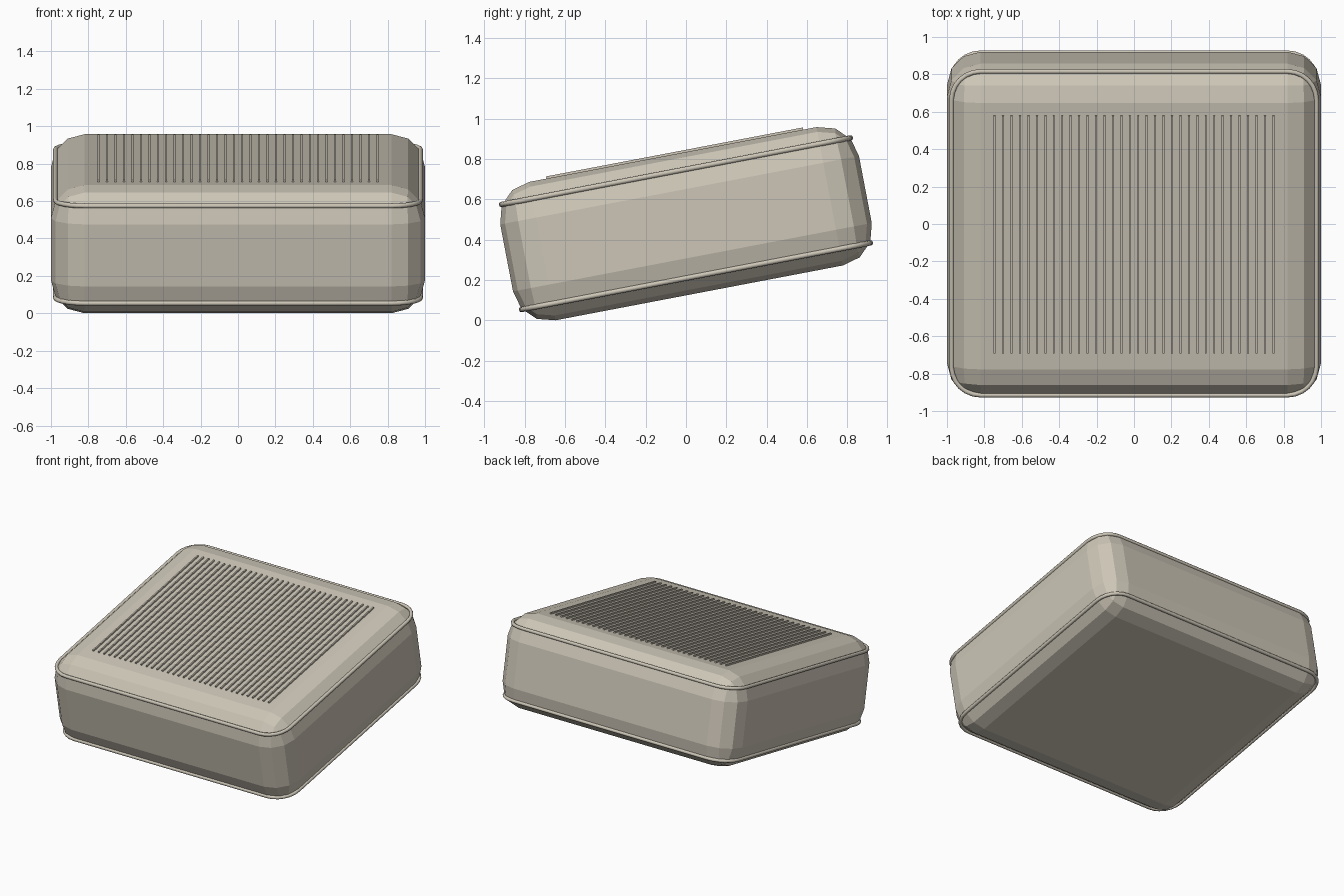
import bpy, bmesh, math
from mathutils import Matrix, Vector

if "Cube" in bpy.data.objects:
    bpy.data.objects.remove(bpy.data.objects["Cube"])

HX, HY, HZ, R = 1.0, 0.905, 0.349, 0.18      # half sizes and edge rounding
TILT = Matrix.Translation((0, 0, 0.479)) @ Matrix.Rotation(math.radians(10.8), 4, 'X')

fabric = bpy.data.materials.new("warm beige fabric")
fabric.diffuse_color = (0.61, 0.565, 0.475, 1)
fabric.use_nodes = True
fabric.node_tree.nodes["Principled BSDF"].inputs["Base Color"].default_value = fabric.diffuse_color


def add_mesh(name, bm):
    me = bpy.data.meshes.new(name)
    bm.to_mesh(me)
    bm.free()
    ob = bpy.data.objects.new(name, me)
    bpy.context.collection.objects.link(ob)
    me.materials.append(fabric)
    ob.matrix_world = TILT
    return ob


def add_box(bm, center, size):
    m = Matrix.Translation(center) @ Matrix.Diagonal((*size, 1))
    bmesh.ops.create_cube(bm, size=1, matrix=m)


# Cushion body: box with every edge rounded in three flat steps
bm = bmesh.new()
add_box(bm, (0, 0, 0), (2 * HX, 2 * HY, 2 * HZ))
body = add_mesh("cushion_body", bm)
bev = body.modifiers.new("rounding", 'BEVEL')
bev.width = R
bev.segments = 3
bev.limit_method = 'NONE'


# Piping: thin tube swept round a rounded rectangle
def piping(name, z, tube=0.013, sides=8, steps=6):
    r = R * math.cos(math.radians(30))
    cx, cy = HX - R, HY - R
    bm = bmesh.new()
    rings = []
    for q, (sx, sy) in enumerate([(1, 1), (-1, 1), (-1, -1), (1, -1)]):
        for i in range(steps + 1):
            a = math.pi / 2 * (q + i / steps)
            out = Vector((math.cos(a), math.sin(a), 0))
            p = Vector((sx * cx, sy * cy, z)) + out * r
            ring = []
            for k in range(sides):
                t = 2 * math.pi * k / sides
                ring.append(bm.verts.new(p + out * tube * math.cos(t)
                                         + Vector((0, 0, tube * math.sin(t)))))
            rings.append(ring)
    for i, a in enumerate(rings):
        b = rings[(i + 1) % len(rings)]
        for k in range(sides):
            n = (k + 1) % sides
            bm.faces.new((a[k], b[k], b[n], a[n])).smooth = True
    bmesh.ops.recalc_face_normals(bm, faces=bm.faces)
    add_mesh(name, bm)


piping("upper_piping", 0.265)
piping("lower_piping", -0.265)

# Raised ribs running front to back across the top
bm = bmesh.new()
COUNT = 34
for i in range(COUNT):
    x = -0.745 + 1.49 * i / (COUNT - 1)
    add_box(bm, (x, 0.01, HZ), (0.01, 1.295, 0.022))
add_mesh("top_ribs", bm)
